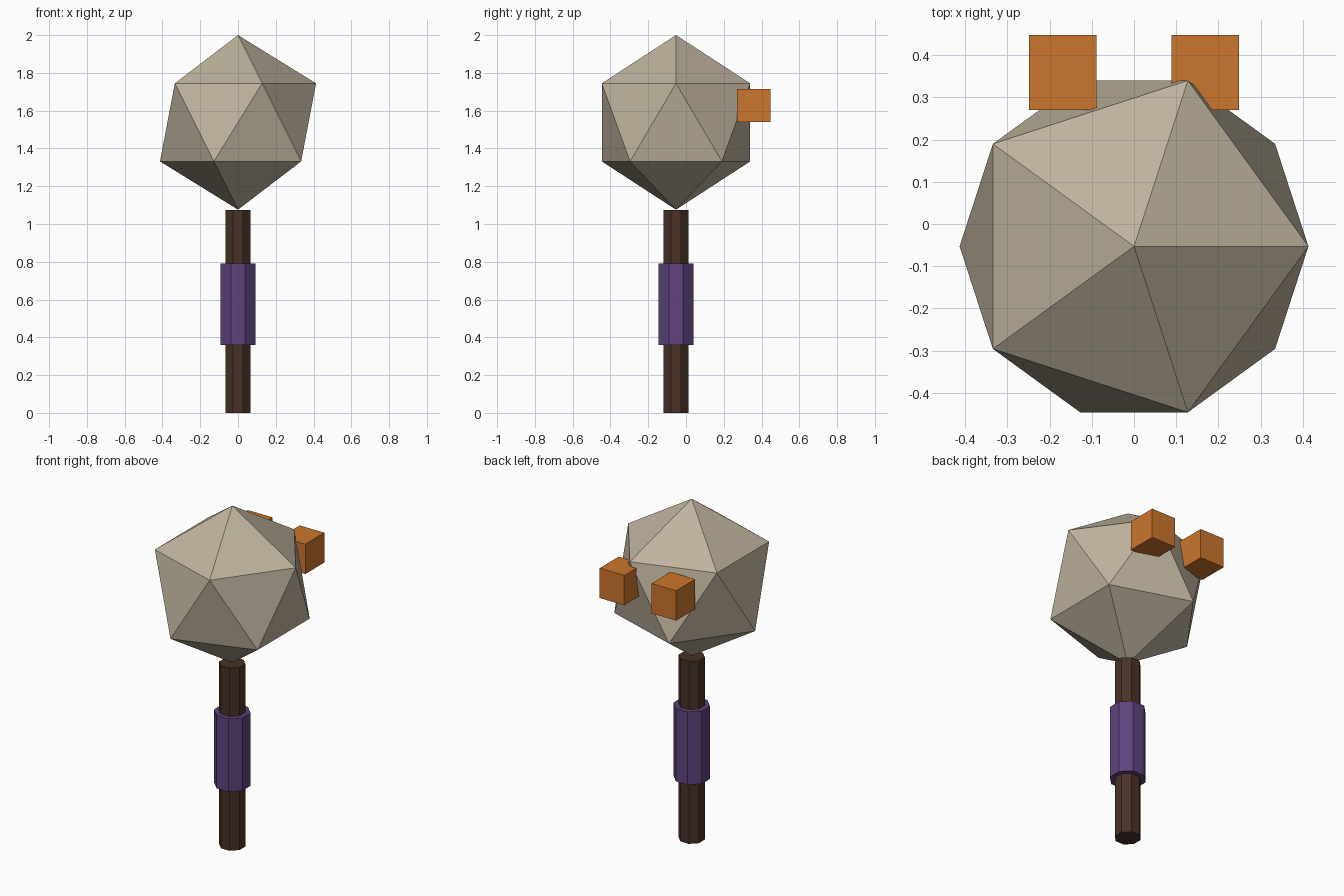
import bpy
import bmesh
import math
from mathutils import Matrix, Vector

default = bpy.data.objects.get("Cube")
if default:
    bpy.data.objects.remove(default, do_unlink=True)

AXIS_Y = -0.053  # the handle and head share this axis


def material(name, rgb):
    mat = bpy.data.materials.new(name)
    mat.use_nodes = True
    mat.diffuse_color = (*rgb, 1)
    mat.node_tree.nodes["Principled BSDF"].inputs["Base Color"].default_value = (*rgb, 1)
    return mat


def add_object(name, bm, mat):
    mesh = bpy.data.meshes.new(name)
    bm.to_mesh(mesh)
    bm.free()
    mesh.materials.append(mat)
    obj = bpy.data.objects.new(name, mesh)
    bpy.context.collection.objects.link(obj)
    return obj


def octagon_rod(name, apothem, bottom, top, mat):
    """Upright eight-sided rod with a flat side facing the front."""
    radius = apothem / math.cos(math.pi / 8)
    place = Matrix.Translation((0, AXIS_Y, (bottom + top) / 2))
    bm = bmesh.new()
    bmesh.ops.create_cone(bm, cap_ends=True, segments=8, radius1=radius,
                          radius2=radius, depth=top - bottom,
                          matrix=place @ Matrix.Rotation(math.pi / 8, 4, "Z"))
    return add_object(name, bm, mat)


stone = material("pale stone", (0.52, 0.45, 0.34))
wood = material("dark wood", (0.066, 0.032, 0.02))
wrap = material("purple wrap", (0.115, 0.056, 0.21))
orange = material("orange", (0.60, 0.18, 0.026))

# Handle and grip
octagon_rod("handle", 0.066, 0, 1.075, wood)
octagon_rod("grip", 0.092, 0.36, 0.79, wrap)

# Faceted head
bm = bmesh.new()
bmesh.ops.create_icosphere(bm, subdivisions=1, radius=0.462,
                           matrix=Matrix.Translation((0, AXIS_Y, 1.538)))
add_object("head", bm, stone)

# Pair of blocks set into the back of the head
for side, name in ((1, "left_block"), (-1, "right_block")):
    bm = bmesh.new()
    bmesh.ops.create_cube(bm, size=1, matrix=Matrix.LocRotScale(
        Vector((side * 0.169, 0.359, 1.628)), None, Vector((0.16, 0.177, 0.176))))
    add_object(name, bm, orange)
